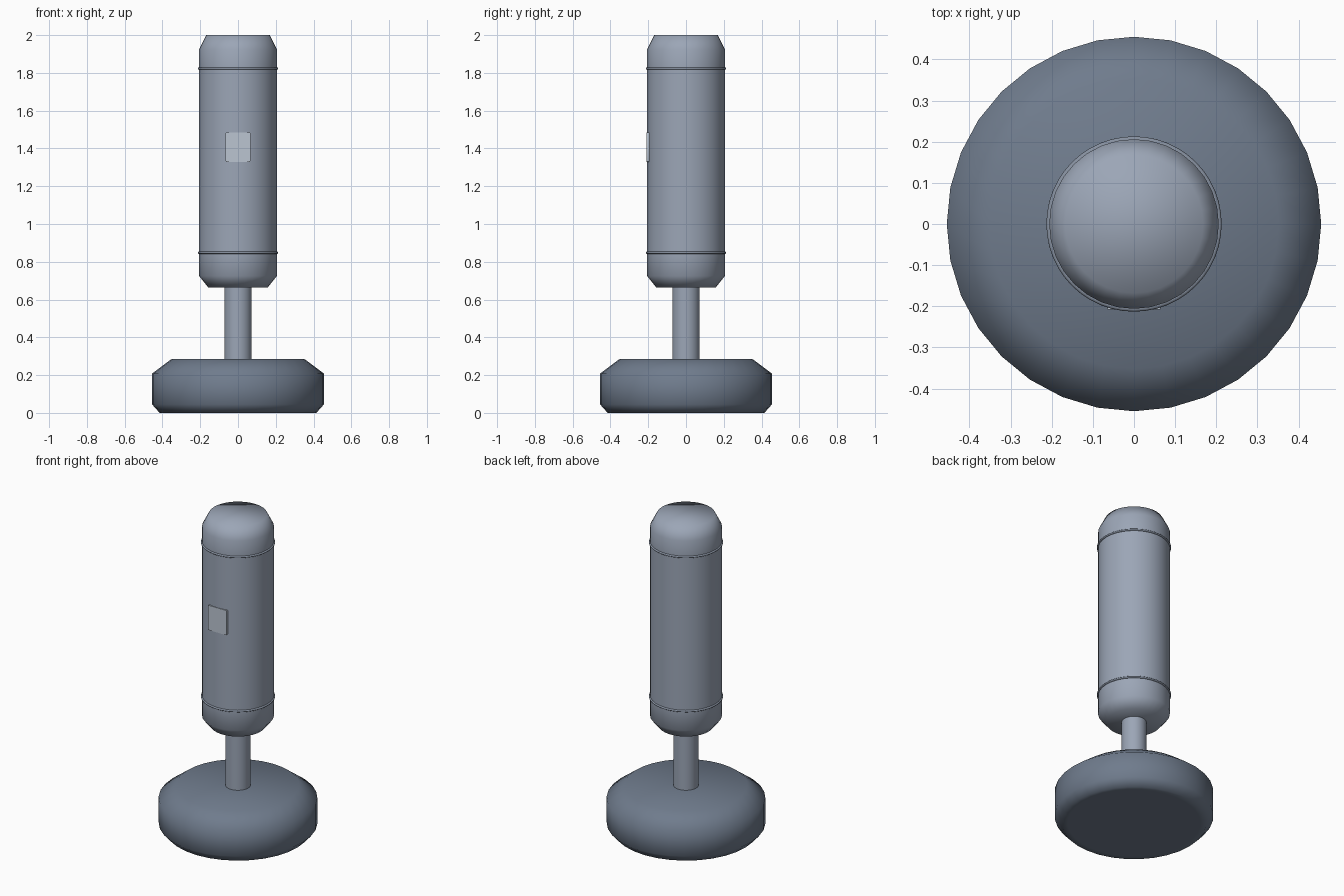
import bpy, bmesh, math

if "Cube" in bpy.data.objects:
    bpy.data.objects.remove(bpy.data.objects["Cube"])


def material(name, rgb):
    m = bpy.data.materials.new(name)
    m.diffuse_color = (*rgb, 1)
    m.use_nodes = True
    m.node_tree.nodes["Principled BSDF"].inputs["Base Color"].default_value = m.diffuse_color
    return m


def finish(name, bm, mat, angle=75):
    bmesh.ops.recalc_face_normals(bm, faces=bm.faces)
    me = bpy.data.meshes.new(name)
    bm.to_mesh(me)
    bm.free()
    ob = bpy.data.objects.new(name, me)
    bpy.context.collection.objects.link(ob)
    me.materials.append(mat)
    bpy.ops.object.select_all(action='DESELECT')
    ob.select_set(True)
    bpy.context.view_layer.objects.active = ob
    bpy.ops.object.shade_smooth_by_angle(angle=math.radians(angle))
    return ob


def turned(name, profile, mat, n=32):
    """Solid of revolution from (radius, z) points, with flat end caps."""
    bm = bmesh.new()
    rings = [[bm.verts.new((r * math.cos(2 * math.pi * i / n),
                            r * math.sin(2 * math.pi * i / n), z))
              for i in range(n)] for r, z in profile]
    for a, b in zip(rings, rings[1:]):
        for i in range(n):
            j = (i + 1) % n
            bm.faces.new((a[i], a[j], b[j], b[i]))
    bm.faces.new(rings[0][::-1])
    bm.faces.new(rings[-1])
    return finish(name, bm, mat)


body_mat = material("body_grey", (0.33, 0.38, 0.47))
base_mat = material("base_slate", (0.16, 0.20, 0.265))
ring_mat = material("ring_grey", (0.24, 0.28, 0.35))
panel_mat = material("panel_light", (0.50, 0.56, 0.64))

# Weighted foot, stem and cylindrical body
turned("base", [(0.38, 0), (0.415, 0), (0.455, 0.045), (0.455, 0.208), (0.352, 0.285)], base_mat)
turned("stem", [(0.072, 0.25), (0.072, 0.70)], body_mat)
turned("body", [(0.158, 0.665), (0.206, 0.725), (0.206, 0.846),
                (0.206, 1.821), (0.206, 1.925), (0.168, 2.0)], body_mat)

# Thin seam rings round the body
for name, z in (("lower_ring", 0.848), ("upper_ring", 1.823)):
    section = [(0.206 + 0.007 * math.sin(math.pi * k / 6),
                z - 0.006 * math.cos(math.pi * k / 6)) for k in range(7)]
    turned(name, section, ring_mat, 48)

# Small front panel, slightly proud of the body
bm = bmesh.new()
bmesh.ops.create_cube(bm, size=1)
for v in bm.verts:
    v.co = (v.co.x * 0.13, v.co.y * 0.02 - 0.198, v.co.z * 0.156 + 1.407)
bmesh.ops.bevel(bm, geom=[e for e in bm.edges if abs(e.verts[0].co.y - e.verts[1].co.y) > 0.01],
                offset=0.004, segments=2, affect='EDGES', profile=0.5)
finish("front_panel", bm, panel_mat, 30)
